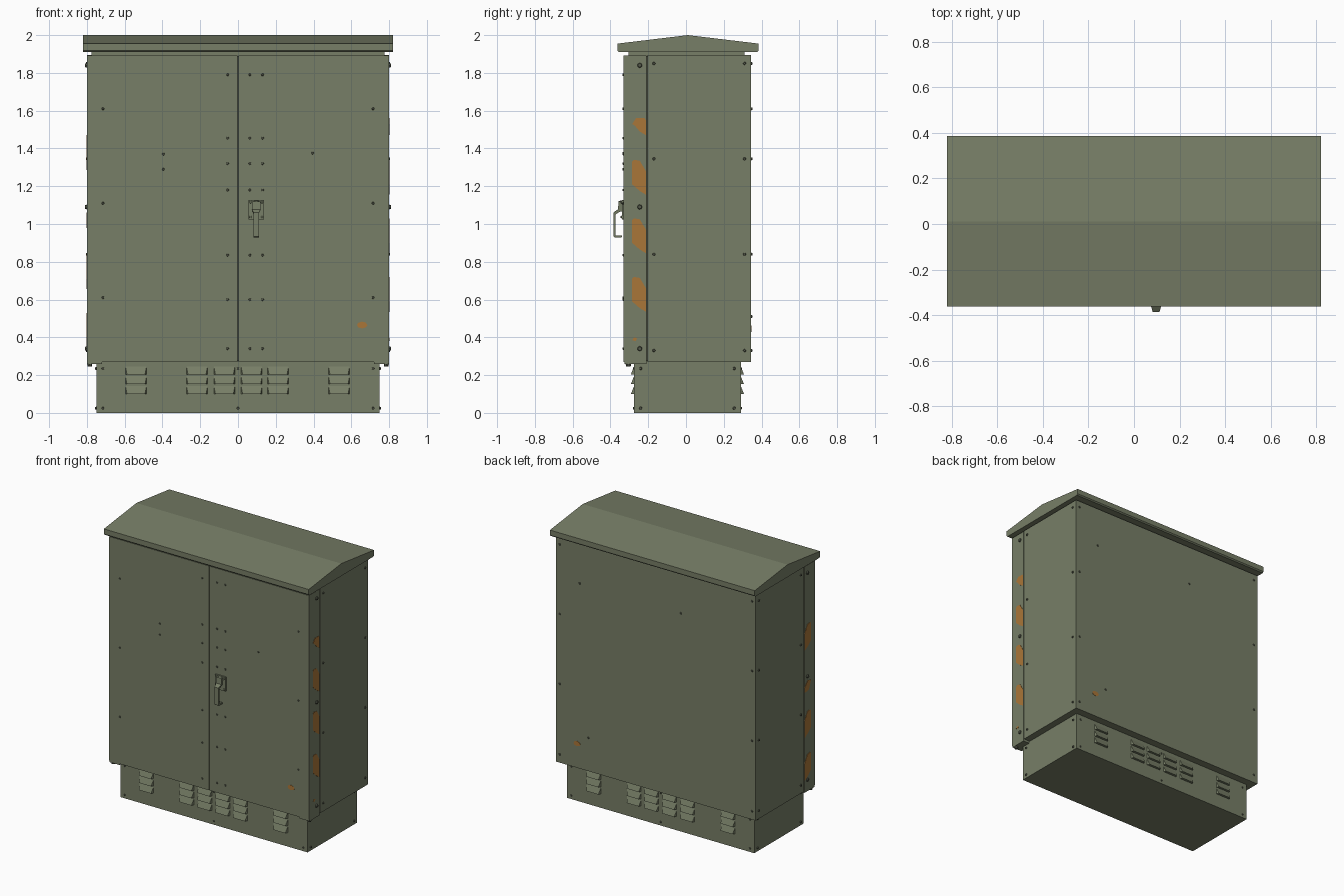
import bpy, bmesh, math
from mathutils import Vector

if "Cube" in bpy.data.objects:
    bpy.data.objects.remove(bpy.data.objects["Cube"])


def mat(name, col):
    m = bpy.data.materials.new(name)
    m.diffuse_color = (*col, 1)
    m.use_nodes = True
    m.node_tree.nodes["Principled BSDF"].inputs["Base Color"].default_value = m.diffuse_color
    return m


GREEN = mat("olive green paint", (0.185, 0.21, 0.135))
DARK = mat("dark olive metal", (0.09, 0.10, 0.07))
ORANGE = mat("rust orange", (0.40, 0.18, 0.04))


def finish(name, bm, m):
    bmesh.ops.recalc_face_normals(bm, faces=bm.faces)
    me = bpy.data.meshes.new(name)
    bm.to_mesh(me)
    bm.free()
    ob = bpy.data.objects.new(name, me)
    bpy.context.collection.objects.link(ob)
    me.materials.append(m)
    return ob


def add_box(bm, x0, x1, y0, y1, z0, z1):
    vs = bmesh.ops.create_cube(bm, size=1)["verts"]
    for v in vs:
        v.co = ((x0 + x1) / 2 + v.co.x * (x1 - x0),
                (y0 + y1) / 2 + v.co.y * (y1 - y0),
                (z0 + z1) / 2 + v.co.z * (z1 - z0))


def box(name, *ext, m=GREEN):
    bm = bmesh.new()
    add_box(bm, *ext)
    return finish(name, bm, m)


def add_prism(bm, pts, vec):
    """Extrude a closed polygon of 3D points along vec."""
    f = bm.faces.new([bm.verts.new(p) for p in pts])
    r = bmesh.ops.extrude_face_region(bm, geom=[f])
    bmesh.ops.translate(bm, vec=vec, verts=[g for g in r["geom"] if isinstance(g, bmesh.types.BMVert)])


def add_bolt(bm, pos, direction, r=0.008, h=0.008, sides=8):
    """Short tapered stud standing on a surface."""
    d = Vector(direction)
    mx = d.to_track_quat('Z', 'Y').to_matrix().to_4x4()
    mx.translation = Vector(pos) + d * h / 2
    bmesh.ops.create_cone(bm, cap_ends=True, segments=sides, radius1=r, radius2=r * 0.75, depth=h, matrix=mx)


# Cabinet shell
box("plinth", -0.75, 0.75, -0.275, 0.29, 0, 0.275)
box("cabinet_body", -0.80, 0.80, -0.203, 0.345, 0.27, 1.895)
box("door_gap_core", -0.785, 0.785, -0.315, -0.2, 0.275, 1.89, m=DARK)
box("roof_neck", -0.775, 0.775, -0.305, 0.31, 1.88, 1.925)
for s, n in ((-1, "left"), (1, "right")):
    xs = sorted((s * 0.003, s * 0.80))
    box(n + "_door", *xs, -0.33, -0.21, 0.27, 1.893)
    xs = sorted((s * 0.72, s * 0.80))
    box(n + "_door_bottom_return", *xs, -0.325, -0.21, 0.258, 0.272)

# Pitched roof with a vertical lip
bm = bmesh.new()
prof = [(-0.355, 1.91), (-0.363, 1.918), (-0.363, 1.955), (0.01, 2.0),
        (0.385, 1.955), (0.385, 1.918), (0.377, 1.91)]
add_prism(bm, [(-0.82, y, z) for y, z in prof], (1.64, 0, 0))
finish("pitched_roof", bm, GREEN)

# Louvre vents on the front and back of the plinth
bm = bmesh.new()
for y, d in ((-0.275, -1), (0.29, 1)):
    for cx in (-0.54, -0.217, -0.072, 0.072, 0.212, 0.535):
        for z in (0.10, 0.152, 0.204):
            w = 0.056
            a = [bm.verts.new(p) for p in (
                (cx - w, y, z), (cx + w, y, z),
                (cx + w * 0.85, y + d * 0.017, z), (cx - w * 0.85, y + d * 0.017, z),
                (cx - w, y, z + 0.042), (cx + w, y, z + 0.042))]
            for idx in ((0, 1, 2, 3), (3, 2, 5, 4), (0, 3, 4), (1, 5, 2), (0, 4, 5, 1)):
                bm.faces.new([a[i] for i in idx])
finish("plinth_louvres", bm, GREEN)

# Bolts on doors, sides, back and plinth
bm = bmesh.new()
front = [(-0.055, z) for z in (1.79, 1.455, 1.32, 1.18, 0.835, 0.6, 0.34)]
front += [(x, z) for x in (0.063, 0.13) for z in (1.79, 1.455, 1.32, 1.18, 0.835, 0.6, 0.34)]
front += [(-0.395, 1.37), (-0.395, 1.29), (0.395, 1.375)]
front += [(s * 0.715, z) for s in (-1, 1) for z in (1.61, 1.11, 0.61)]
for x, z in front:
    add_bolt(bm, (x, -0.33, z), (0, -1, 0), 0.007, 0.006)
for x, z in [(s * 0.77, z) for s in (-1, 1) for z in (1.85, 1.345, 0.84, 0.33)] \
        + [(0.61, 1.61), (-0.2, 1.61), (0.54, 0.51)]:
    add_bolt(bm, (x, 0.345, z), (0, 1, 0), 0.008, 0.006)
for s in (-1, 1):
    for y in (-0.17, 0.31):
        for z in (1.85, 1.345, 0.84, 0.33):
            add_bolt(bm, (s * 0.80, y, z), (s, 0, 0), 0.008, 0.006)
    for z in (1.84, 1.09, 0.34):
        add_bolt(bm, (s * 0.80, -0.245, z), (s, 0, 0), 0.013, 0.009)
    for y in (-0.24, 0.255):
        for z in (0.025, 0.235):
            add_bolt(bm, (s * 0.75, y, z), (s, 0, 0), 0.008, 0.006)
    for x in (0, s * 0.715):
        for z in (0.025, 0.235):
            add_bolt(bm, (x, -0.275, z), (0, -1, 0), 0.007, 0.006)
            add_bolt(bm, (x, 0.29, z), (0, 1, 0), 0.007, 0.006)
    # Hinge pins under the outer door corners
    add_bolt(bm, (s * 0.785, -0.305, 0.27), (0, 0, -1), 0.016, 0.025, 10)
finish("bolts_and_hinge_pins", bm, DARK)

# Door handle: back plate, lock boss and bent lever
bm = bmesh.new()
add_box(bm, 0.055, 0.138, -0.34, -0.328, 1.025, 1.128)
add_bolt(bm, (0.097, -0.335, 1.105), (0, -1, 0), 0.022, 0.022, 12)
for x in (0.066, 0.127):
    for z in (1.037, 1.116):
        add_bolt(bm, (x, -0.34, z), (0, -1, 0), 0.007, 0.006)
finish("handle_plate", bm, GREEN)

bm = bmesh.new()
lever = [(-0.338, 1.12), (-0.357, 1.12), (-0.36, 1.078), (-0.385, 1.06), (-0.385, 0.935),
         (-0.375, 0.928), (-0.34, 0.93), (-0.34, 0.94), (-0.372, 0.94), (-0.374, 1.05),
         (-0.35, 1.065), (-0.338, 1.065)]
add_prism(bm, [(0.082, y, z) for y, z in lever], (0.03, 0, 0))
for v in bm.verts:  # wider head, slimmer grip
    if v.co.z > 1.07:
        v.co.x = 0.097 + (v.co.x - 0.097) * 1.5
finish("handle_lever", bm, GREEN)

# Rust-orange hazard stripes on the door edges, thin plates
Y0, Y1 = -0.285, -0.212
stripes = {1: [[(Y0, 1.53), (-0.265, 1.56), (-0.22, 1.56), (Y1, 1.55), (Y1, 1.47), (-0.245, 1.49), (-0.27, 1.52)],
               [(-0.285, 0.385), (-0.275, 0.40), (-0.26, 0.395), (-0.265, 0.38)]],
           -1: [[(Y0, 1.05), (-0.25, 1.06), (Y1, 1.02), (Y1, 0.98), (-0.26, 0.99)]]}
for s, tops in ((1, (1.34, 1.03, 0.72)), (-1, (1.47, 0.84, 0.53))):
    for t in tops:
        stripes[s].append([(Y0, t - 0.01), (-0.275, t), (-0.245, t - 0.005), (Y1, t - 0.06),
                           (Y1, t - 0.185), (-0.245, t - 0.165), (Y0, t - 0.13)])
bm = bmesh.new()
for s, polys in stripes.items():
    for poly in polys:
        add_prism(bm, [(s * 0.799, y, z) for y, z in poly], (s * 0.003, 0, 0))
# Small patches on the right door and the back panel
for cx, y, cz, d in ((0.657, -0.329, 0.465, -1), (0.63, 0.344, 0.445, 1)):
    ring = [(cx + 0.028 * math.cos(a * math.pi / 4), y, cz + 0.018 * math.sin(a * math.pi / 4)) for a in range(8)]
    add_prism(bm, ring, (0, d * 0.003, 0))
finish("orange_stripes", bm, ORANGE)
